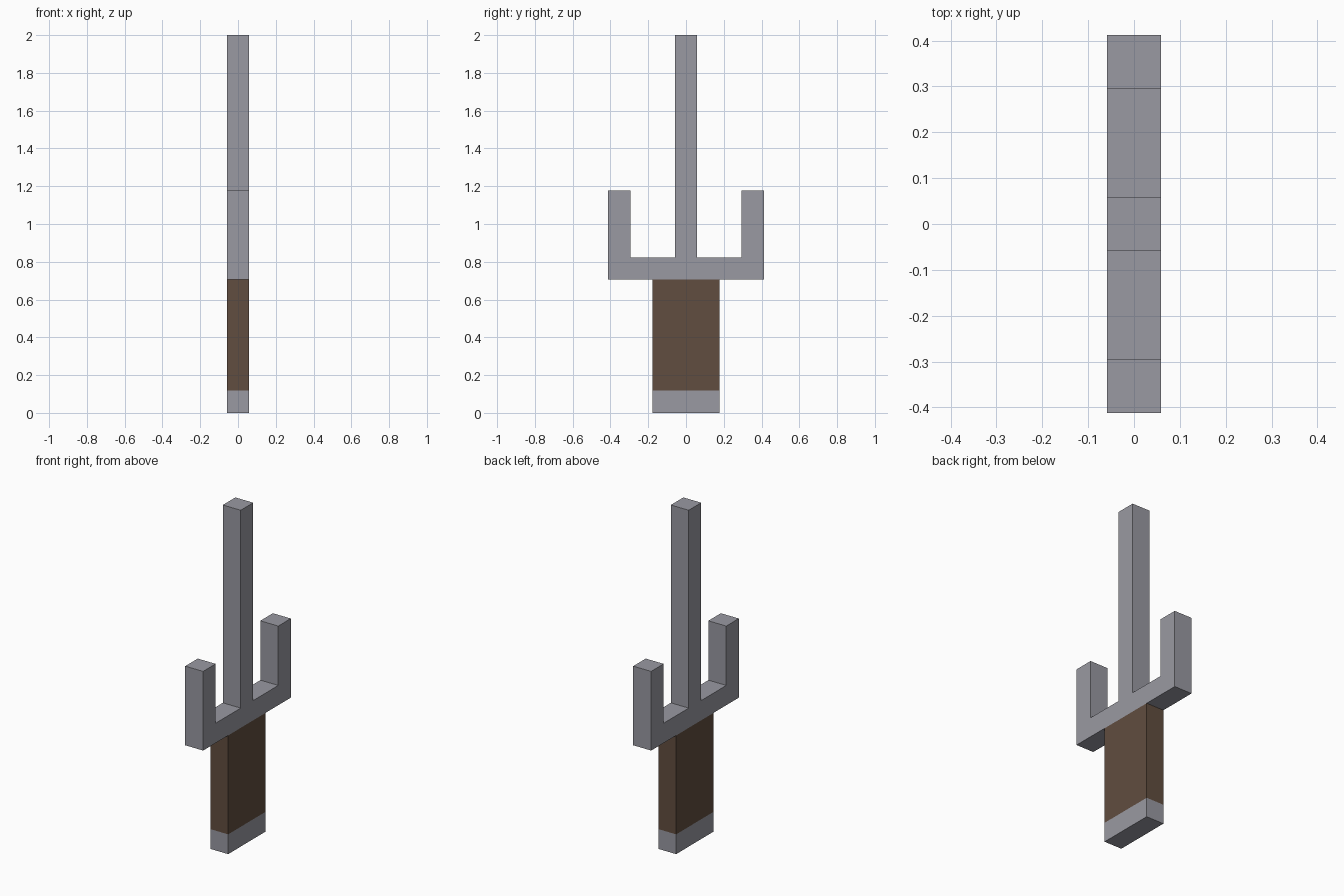
import bpy
import bmesh

U = 2 / 17  # the whole weapon sits on a 17-unit-high square grid

cube = bpy.data.objects.get("Cube")
if cube:
    bpy.data.objects.remove(cube, do_unlink=True)


def make_material(name, color):
    mat = bpy.data.materials.new(name)
    mat.use_nodes = True
    mat.diffuse_color = color
    mat.node_tree.nodes["Principled BSDF"].inputs["Base Color"].default_value = color
    return mat


steel = make_material("grey_steel", (0.32, 0.32, 0.36, 1))
leather = make_material("brown_grip", (0.12, 0.075, 0.05, 1))


def extrude_profile(name, half, mat):
    """Mirror a half outline (y, z) across y = 0 and extrude it one unit along x."""
    outline = half + [(-y, z) for y, z in reversed(half)]
    bm = bmesh.new()
    face = bm.faces.new([bm.verts.new((-U / 2, y * U, z * U)) for y, z in outline])
    side = bmesh.ops.extrude_face_region(bm, geom=[face])["geom"]
    moved = [v for v in side if isinstance(v, bmesh.types.BMVert)]
    bmesh.ops.translate(bm, verts=moved, vec=(U, 0, 0))
    bmesh.ops.recalc_face_normals(bm, faces=bm.faces)
    mesh = bpy.data.meshes.new(name)
    bm.to_mesh(mesh)
    bm.free()
    mesh.materials.append(mat)
    obj = bpy.data.objects.new(name, mesh)
    bpy.context.collection.objects.link(obj)
    return obj


# Pommel and grip
extrude_profile("pommel", [(1.5, 0), (1.5, 1)], steel)
extrude_profile("grip", [(1.5, 1), (1.5, 6)], leather)

# Crossguard with side prongs and long central blade, as one outline
extrude_profile("blade_and_guard", [
    (3.5, 6), (3.5, 10), (2.5, 10), (2.5, 7), (0.5, 7), (0.5, 17),
], steel)
